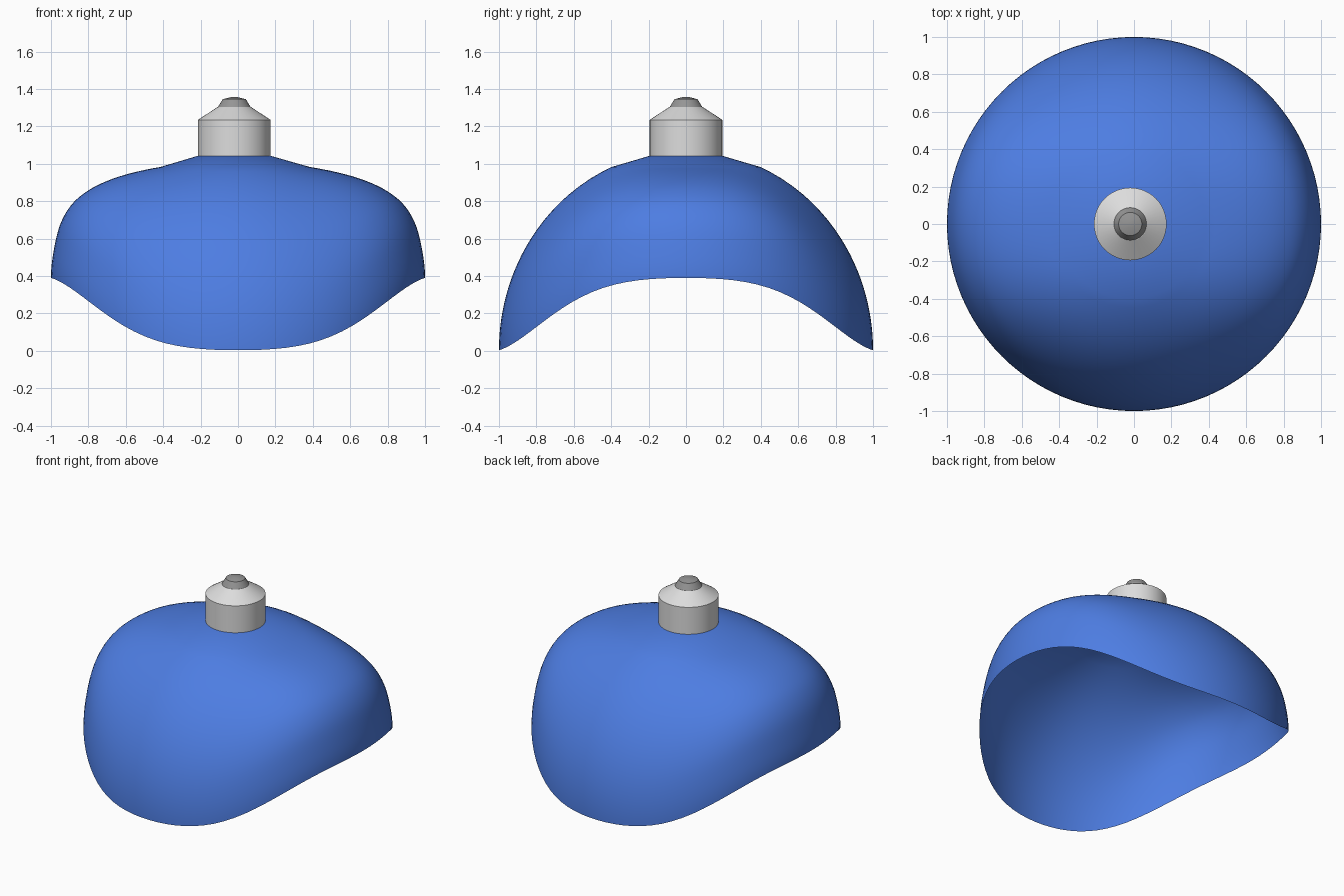
import bpy, math

if "Cube" in bpy.data.objects:
    bpy.data.objects.remove(bpy.data.objects["Cube"])

CX = -0.02  # the neck sits slightly off centre
SEG = 96


def material(name, rgb):
    m = bpy.data.materials.new(name)
    m.diffuse_color = (*rgb, 1)
    m.use_nodes = True
    m.node_tree.nodes["Principled BSDF"].inputs["Base Color"].default_value = m.diffuse_color
    return m


blue = material("blue shade", (0.075, 0.205, 0.76))
silver = material("light grey metal", (0.72, 0.72, 0.72))
grey = material("mid grey tip", (0.30, 0.30, 0.30))


def loft(name, rings, mat, cap=True):
    """Skin a list of closed rings of points, closing the last one."""
    n = len(rings[0])
    verts = [p for ring in rings for p in ring]
    faces = []
    for k in range(len(rings) - 1):
        for i in range(n):
            j = (i + 1) % n
            faces.append((k*n + i, k*n + j, (k+1)*n + j, (k+1)*n + i))
    if cap:
        last = (len(rings) - 1) * n
        faces.append(tuple(last + i for i in range(n)))
    me = bpy.data.meshes.new(name)
    me.from_pydata(verts, [], faces)
    me.materials.append(mat)
    ob = bpy.data.objects.new(name, me)
    bpy.context.collection.objects.link(ob)
    bpy.ops.object.select_all(action='DESELECT')
    ob.select_set(True)
    bpy.context.view_layer.objects.active = ob
    bpy.ops.object.shade_smooth_by_angle(angle=math.radians(30))
    return ob


def circle(r, z, n=48):
    return [(CX + r*math.cos(2*math.pi*i/n), r*math.sin(2*math.pi*i/n), z)
            for i in range(n)]


# Side profile of the shade: (sqrt(1 - r^2), height)
SIDE = [(0, .39), (.15, .515), (.3, .665), (.45, .775), (.6, .855),
        (.75, .92), (.917, .983)]


def catmull(a, b, c, d, t):
    return 0.5*(2*b + (c - a)*t + (2*a - 5*b + 4*c - d)*t*t
                + (3*b - a - 3*c + d)*t**3)


side = []
for k in range(len(SIDE) - 1):
    quad = [SIDE[max(0, min(len(SIDE) - 1, k + o))] for o in (-1, 0, 1, 2)]
    for s in range(5):
        side.append(tuple(catmull(*[q[c] for q in quad], s/5) for c in (0, 1)))
side.append(SIDE[-1])

# Shade: low dome front to back, blending into the raised sides
rings = []
for u, z_side in side:
    r = math.sqrt(max(0, 1 - u*u))
    ring = []
    for i in range(SEG):
        a = 2*math.pi*i/SEG
        c2 = math.cos(a)**2
        w = 0.4*c2 + 0.6*(3*c2**2 - 2*c2**3)
        ring.append((CX*u**3 + r*math.cos(a), r*math.sin(a),
                     w*z_side + (1 - w)*(0.003 + 1.068*u)))
    rings.append(ring)
rings.append(circle(0.193, 1.043, SEG))
loft("shade", rings, blue)

# Neck with its tapered shoulder
loft("neck", [circle(0.194, 1.04), circle(0.194, 1.235), circle(0.09, 1.303)], silver)

# Small tip
loft("tip", [circle(0.088, 1.302), circle(0.062, 1.345), circle(0.02, 1.356)], grey)
